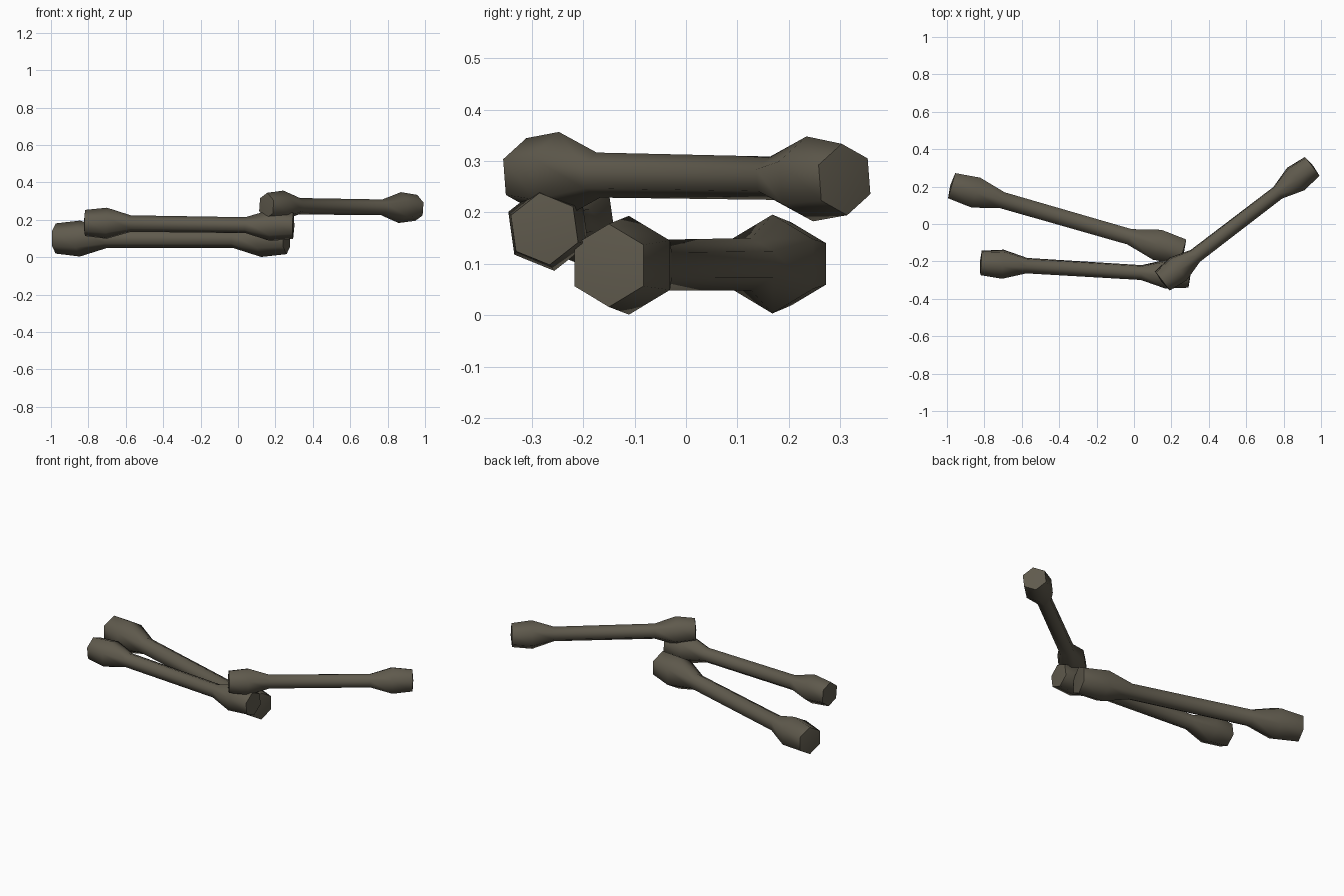
import bpy
import bmesh
import math
from mathutils import Vector

cube = bpy.data.objects.get("Cube")
if cube:
    bpy.data.objects.remove(cube, do_unlink=True)

# Single aged bone colour
mat = bpy.data.materials.new("dark_olive_bone")
mat.use_nodes = True
colour = (0.115, 0.102, 0.074, 1)
mat.diffuse_color = colour
bsdf = mat.node_tree.nodes["Principled BSDF"]
bsdf.inputs["Base Color"].default_value = colour
bsdf.inputs["Roughness"].default_value = 0.9

SIDES = 6
# Position along the bone and radius relative to the widest knuckle
PROFILE = [(0, 0.84), (0.105, 1), (0.22, 0.53),
           (0.77, 0.51), (0.89, 1), (1, 0.84)]


def make_bone(name, start, end, radius, roll=0):
    """Six-sided shaft with a swollen knuckle and slightly domed cap at each end."""
    start, end = Vector(start), Vector(end)
    axis = end - start
    turn = axis.to_track_quat('Z', 'Y')
    bm = bmesh.new()
    rings = []
    for t, r in PROFILE:
        ring = []
        for i in range(SIDES):
            a = math.radians(90 + roll) + math.tau * i / SIDES
            offset = Vector((math.cos(a), math.sin(a), 0)) * r * radius
            ring.append(bm.verts.new(start + axis * t + turn @ offset))
        rings.append(ring)
    for low, high in zip(rings, rings[1:]):
        for i in range(SIDES):
            j = (i + 1) % SIDES
            bm.faces.new((low[i], low[j], high[j], high[i]))
    # End caps fan out from a slightly raised centre
    for ring, t in ((rings[0], -0.006), (rings[-1], 1.006)):
        tip = bm.verts.new(start + axis * t)
        for i in range(SIDES):
            bm.faces.new((ring[i], ring[(i + 1) % SIDES], tip))
    bmesh.ops.recalc_face_normals(bm, faces=bm.faces)
    mesh = bpy.data.meshes.new(name)
    bm.to_mesh(mesh)
    bm.free()
    mesh.materials.append(mat)
    obj = bpy.data.objects.new(name, mesh)
    bpy.context.collection.objects.link(obj)
    bpy.ops.object.select_all(action='DESELECT')
    obj.select_set(True)
    bpy.context.view_layer.objects.active = obj
    bpy.ops.object.shade_smooth_by_angle(angle=math.radians(62))


# Three bones stacked loosely across each other
make_bone("lower_bone", (-0.975, 0.205, 0.1), (0.26, -0.15, 0.097), 0.096)
make_bone("middle_bone", (-0.818, -0.208, 0.183), (0.295, -0.275, 0.168), 0.084, 8)
make_bone("upper_bone", (0.152, -0.305, 0.275), (0.953, 0.308, 0.264), 0.083, 6)
